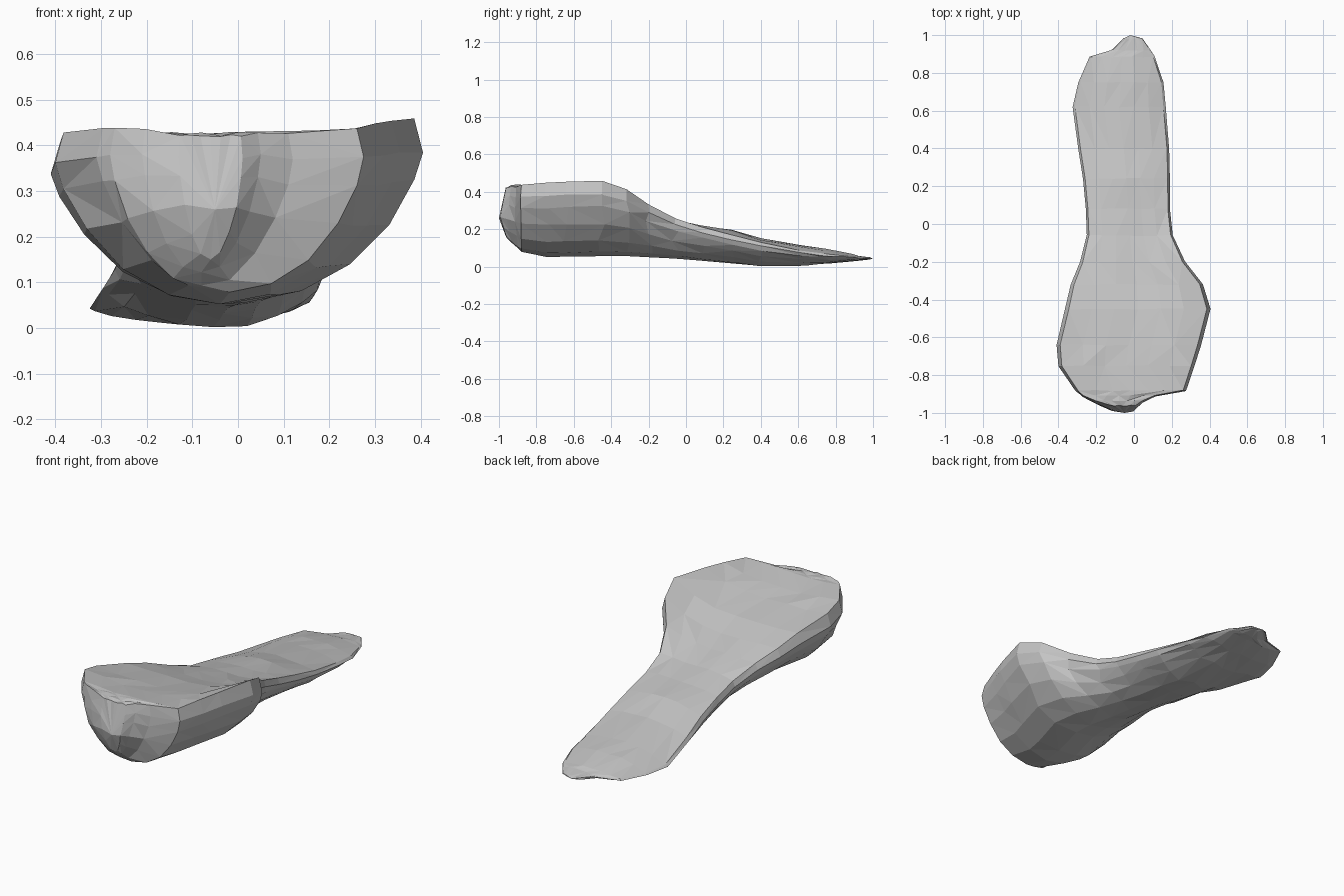
import bpy, bmesh, math, random

cube = bpy.data.objects.get("Cube")
if cube:
    bpy.data.objects.remove(cube, do_unlink=True)
random.seed(4)

stone = bpy.data.materials.new("stone grey")
stone.use_nodes = True
grey = (0.55, 0.55, 0.55, 1)
stone.diffuse_color = grey
stone.node_tree.nodes["Principled BSDF"].inputs["Base Color"].default_value = grey

# Stations from the blunt head to the thin tail:
# y, left x, right x, left rim z, middle z, right rim z, bottom z
stations = [
    (-0.995, -0.13, 0.01, 0.42, 0.42, 0.42, 0.15),
    (-0.96, -0.21, 0.05, 0.435, 0.425, 0.43, 0.12),
    (-0.92, -0.28, 0.12, 0.44, 0.425, 0.43, 0.09),
    (-0.885, -0.31, 0.275, 0.44, 0.425, 0.435, 0.075),
    (-0.75, -0.40, 0.32, 0.425, 0.405, 0.445, 0.05),
    (-0.64, -0.41, 0.355, 0.4, 0.385, 0.45, 0.05),
    (-0.45, -0.365, 0.405, 0.355, 0.352, 0.455, 0.058),
    (-0.32, -0.335, 0.365, 0.315, 0.312, 0.41, 0.058),
    (-0.20, -0.285, 0.27, 0.272, 0.278, 0.335, 0.053),
    (-0.06, -0.25, 0.205, 0.225, 0.243, 0.262, 0.043),
    (0.08, -0.255, 0.19, 0.19, 0.22, 0.215, 0.03),
    (0.24, -0.27, 0.19, 0.15, 0.195, 0.17, 0.015),
    (0.40, -0.295, 0.186, 0.105, 0.15, 0.13, 0),
    (0.62, -0.325, 0.168, 0.055, 0.117, 0.085, 0.005),
    (0.75, -0.295, 0.156, 0.05, 0.095, 0.065, 0.018),
    (0.885, -0.235, 0.11, 0.05, 0.068, 0.055, 0.03),
    (0.92, -0.12, 0.09, 0.05, 0.06, 0.05, 0.032),
    (0.98, -0.06, 0.045, 0.047, 0.05, 0.047, 0.038),
]
TOP, BOTTOM = 7, 10


def section(xl, xr, left, middle, right, bottom):
    """Dished or crowned top above a tapering keel."""
    mid, half = (xl + xr) / 2, (xr - xl) / 2
    points = []
    for i in range(BOTTOM + 1):
        a = math.pi * i / BOTTOM
        rim = left + (right - left) * (1 + math.cos(a)) / 2
        depth = 0.83 * (rim - bottom)
        z = bottom + depth * (1 - math.sin(a) ** 1.4)
        points.append((mid + half * math.cos(a), z))
    for i in range(TOP):
        u = -0.95 + 1.9 * i / (TOP - 1)
        rim = left if u < 0 else right
        points.append((mid + half * u, middle + (rim - middle) * u * u / 0.9))
    return points


bm = bmesh.new()
rings = []
for n, (y, *shape) in enumerate(stations):
    # The front rings curve back above and below the nose
    lean = max(0, 1 - 0.3 * n)
    ring = []
    for i, (x, z) in enumerate(section(*shape)):
        # Chipped surface: small shifts that keep the silhouette
        inner = 0 < i < BOTTOM and 4 <= n < len(stations) - 3
        wobble = 0.022 if inner else 0.003
        back = lean * (0.2 * max(0, z - 0.25) + 0.4 * max(0, 0.25 - z))
        z += random.uniform(-0.004, 0.004)
        ring.append(bm.verts.new((x, y + back + random.uniform(-wobble, wobble), max(z, 0))))
    rings.append(ring)
count = len(rings[0])
for a, b in zip(rings, rings[1:]):
    for i in range(count):
        j = (i + 1) % count
        quad = (a[i], a[j], b[j], b[i])
        k = random.randint(0, 1)
        bm.faces.new((quad[k], quad[k + 1], quad[k + 2]))
        bm.faces.new((quad[k], quad[k + 2], quad[(k + 3) % 4]))

# Close both ends with a point
for ring, tip in ((rings[0], (-0.05, -1, 0.26)), (rings[-1], (-0.02, 1, 0.043))):
    v = bm.verts.new(tip)
    for i in range(count):
        bm.faces.new((ring[i], ring[(i + 1) % count], v))
bmesh.ops.recalc_face_normals(bm, faces=bm.faces[:])

mesh = bpy.data.meshes.new("long_stone")
bm.to_mesh(mesh)
bm.free()
mesh.materials.append(stone)
bpy.context.collection.objects.link(bpy.data.objects.new("long_stone", mesh))
